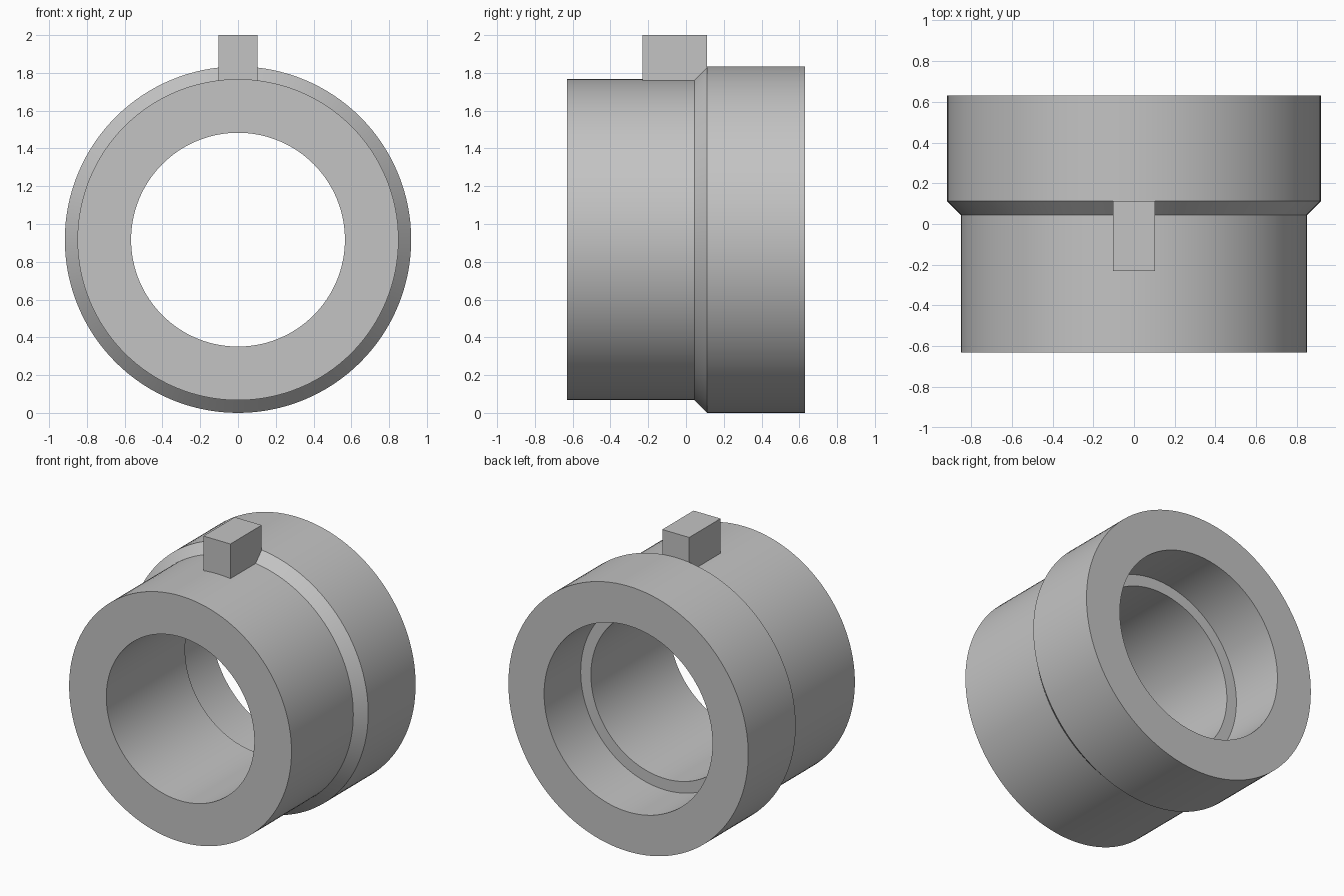
import bpy, bmesh, math
from mathutils import Matrix, Vector

cube = bpy.data.objects.get("Cube")
if cube:
    bpy.data.objects.remove(cube, do_unlink=True)

RADIUS = 0.917
SEGMENTS = 128

# Single grey for the whole part
grey = bpy.data.materials.new("plain_grey")
grey.use_nodes = True
colour = (0.55, 0.55, 0.55, 1)
grey.diffuse_color = colour
grey.node_tree.nodes["Principled BSDF"].inputs["Base Color"].default_value = colour


def finish(bm, name):
    bmesh.ops.recalc_face_normals(bm, faces=bm.faces)
    mesh = bpy.data.meshes.new(name)
    bm.to_mesh(mesh)
    bm.free()
    obj = bpy.data.objects.new(name, mesh)
    bpy.context.collection.objects.link(obj)
    mesh.materials.append(grey)
    return obj


# Stepped sleeve: closed (radius, y) section spun about the y axis
section = [
    (0.566, -0.63), (0.85, -0.63), (0.85, 0.045), (RADIUS, 0.112),
    (RADIUS, 0.63), (0.644, 0.63), (0.644, 0.23), (0.566, 0.23),
]
bm = bmesh.new()
verts = [bm.verts.new((0, y, RADIUS + r)) for r, y in section]
edges = [bm.edges.new((a, b)) for a, b in zip(verts, verts[1:] + verts[:1])]
bmesh.ops.spin(bm, geom=verts + edges, cent=(0, 0, RADIUS), axis=(0, 1, 0),
               angle=math.tau, steps=SEGMENTS, use_merge=True)
bmesh.ops.remove_doubles(bm, verts=bm.verts, dist=0.0001)
sleeve = finish(bm, "stepped_sleeve")
bpy.ops.object.select_all(action="DESELECT")
sleeve.select_set(True)
bpy.context.view_layer.objects.active = sleeve
bpy.ops.object.shade_smooth_by_angle(angle=math.radians(30))

# Locating key sunk into the top of the sleeve
low, high = Vector((-0.103, -0.23, 1.7)), Vector((0.103, 0.112, 2.0))
bm = bmesh.new()
bmesh.ops.create_cube(bm, size=1, matrix=Matrix.LocRotScale((low + high) / 2, None, high - low))
finish(bm, "locating_key")
